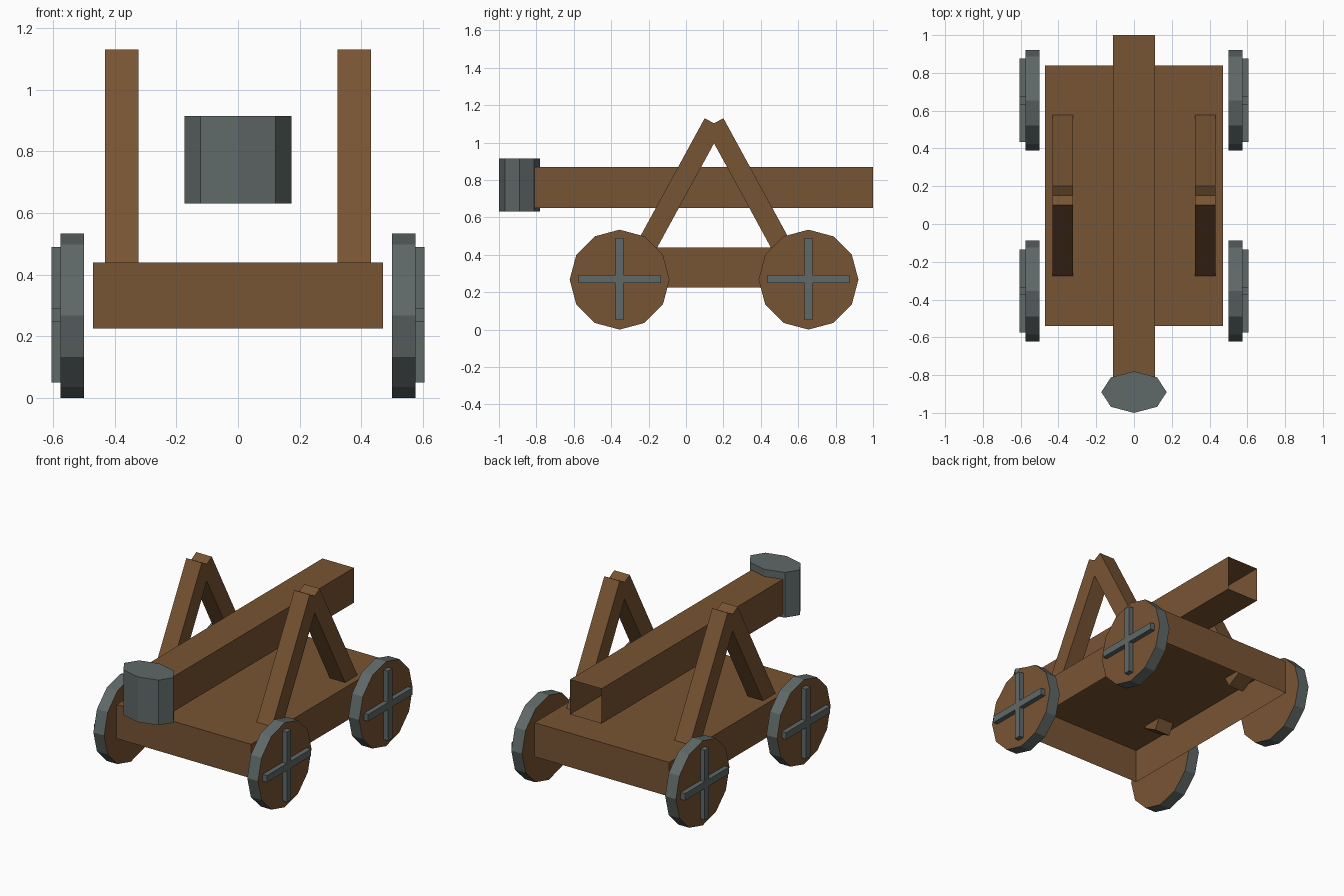
import bpy, bmesh, math
from mathutils import Matrix, Vector

if "Cube" in bpy.data.objects:
    bpy.data.objects.remove(bpy.data.objects["Cube"])


def material(name, rgb):
    m = bpy.data.materials.new(name)
    m.diffuse_color = (*rgb, 1)
    m.use_nodes = True
    m.node_tree.nodes["Principled BSDF"].inputs["Base Color"].default_value = m.diffuse_color
    return m


WOOD = material("brown wood", (0.187, 0.089, 0.033))
IRON = material("grey iron", (0.115, 0.142, 0.138))


def finish(bm, name, *mats):
    bmesh.ops.recalc_face_normals(bm, faces=bm.faces)
    me = bpy.data.meshes.new(name)
    bm.to_mesh(me)
    bm.free()
    for m in mats:
        me.materials.append(m)
    ob = bpy.data.objects.new(name, me)
    bpy.context.collection.objects.link(ob)
    return ob


def box(name, lo, hi, mat, open_dir=None):
    """Axis-aligned box; the face pointing along open_dir is left out."""
    lo, hi = Vector(lo), Vector(hi)
    bm = bmesh.new()
    bmesh.ops.create_cube(bm, size=1, matrix=Matrix.Translation((lo + hi) / 2)
                          @ Matrix.Diagonal((*(hi - lo), 1)))
    if open_dir:
        bm.normal_update()
        gone = [f for f in bm.faces if f.normal.dot(Vector(open_dir)) > 0.9]
        bmesh.ops.delete(bm, geom=gone, context='FACES')
    return finish(bm, name, mat)


# Hollow bed, open underneath
box("bed", (-0.47, -0.54, 0.225), (0.47, 0.84, 0.44), WOOD, (0, 0, -1))

# Throwing arm, open at the back end
box("throwing_arm", (-0.11, -0.81, 0.65), (0.11, 1.0, 0.87), WOOD, (0, 1, 0))

# Eight-sided oval cup
bm = bmesh.new()
bmesh.ops.create_cone(bm, cap_ends=True, segments=8, radius1=1, radius2=1, depth=1,
                      matrix=Matrix.Translation((0, -0.89, 0.773))
                      @ Matrix.Diagonal((0.173, 0.11, 0.285, 1)))
finish(bm, "cup", IRON)

# A-frames: two leaning square posts on each side, crossing at the top
LEAN, THICK, LENGTH = math.radians(28.6), 0.108, 0.803
up = Vector((0, math.sin(LEAN), math.cos(LEAN)))
across = Vector((0, math.cos(LEAN), -math.sin(LEAN)))
top = Vector((0, 0.10, 1.13))
for side, sx in (("left", -1), ("right", 1)):
    for end in ("front", "back"):
        bm = bmesh.new()
        corners = [top, top + across * THICK,
                   top + across * THICK - up * LENGTH, top - up * LENGTH]
        verts = []
        for c in corners:
            y = c.y if end == "front" else 0.30 - c.y
            verts.append(bm.verts.new((sx * 0.323, y, c.z)))
        face = bm.faces.new(verts)
        ext = bmesh.ops.extrude_face_region(bm, geom=[face])["geom"]
        bmesh.ops.translate(bm, vec=(sx * 0.108, 0, 0),
                            verts=[v for v in ext if isinstance(v, bmesh.types.BMVert)])
        if not face.is_valid or len(bm.faces) < 6:
            bmesh.ops.holes_fill(bm, edges=bm.edges)
        finish(bm, f"frame_post_{side}_{end}", WOOD)

# Wheels: twelve-sided wooden discs with iron rims and iron crosses
R = 0.267
for side, sx in (("left", -1), ("right", 1)):
    for end, y in (("front", -0.355), ("back", 0.655)):
        bm = bmesh.new()
        bmesh.ops.create_cone(bm, cap_ends=True, segments=12, radius1=R, radius2=R, depth=0.075,
                              matrix=Matrix.Translation((sx * 0.5375, y, R))
                              @ Matrix.Rotation(math.pi / 2, 4, 'Y'))
        bm.normal_update()
        for f in bm.faces:
            f.material_index = 0 if abs(f.normal.x) > 0.9 else 1
        finish(bm, f"wheel_{side}_{end}", WOOD, IRON)
        x0, x1 = sorted((sx * 0.57, sx * 0.605))
        for bar, hy, hz in (("upright", 0.022, 0.22), ("level", 0.22, 0.022)):
            box(f"wheel_bar_{bar}_{side}_{end}", (x0, y - hy, 0.27 - hz),
                (x1, y + hy, 0.27 + hz), IRON)
